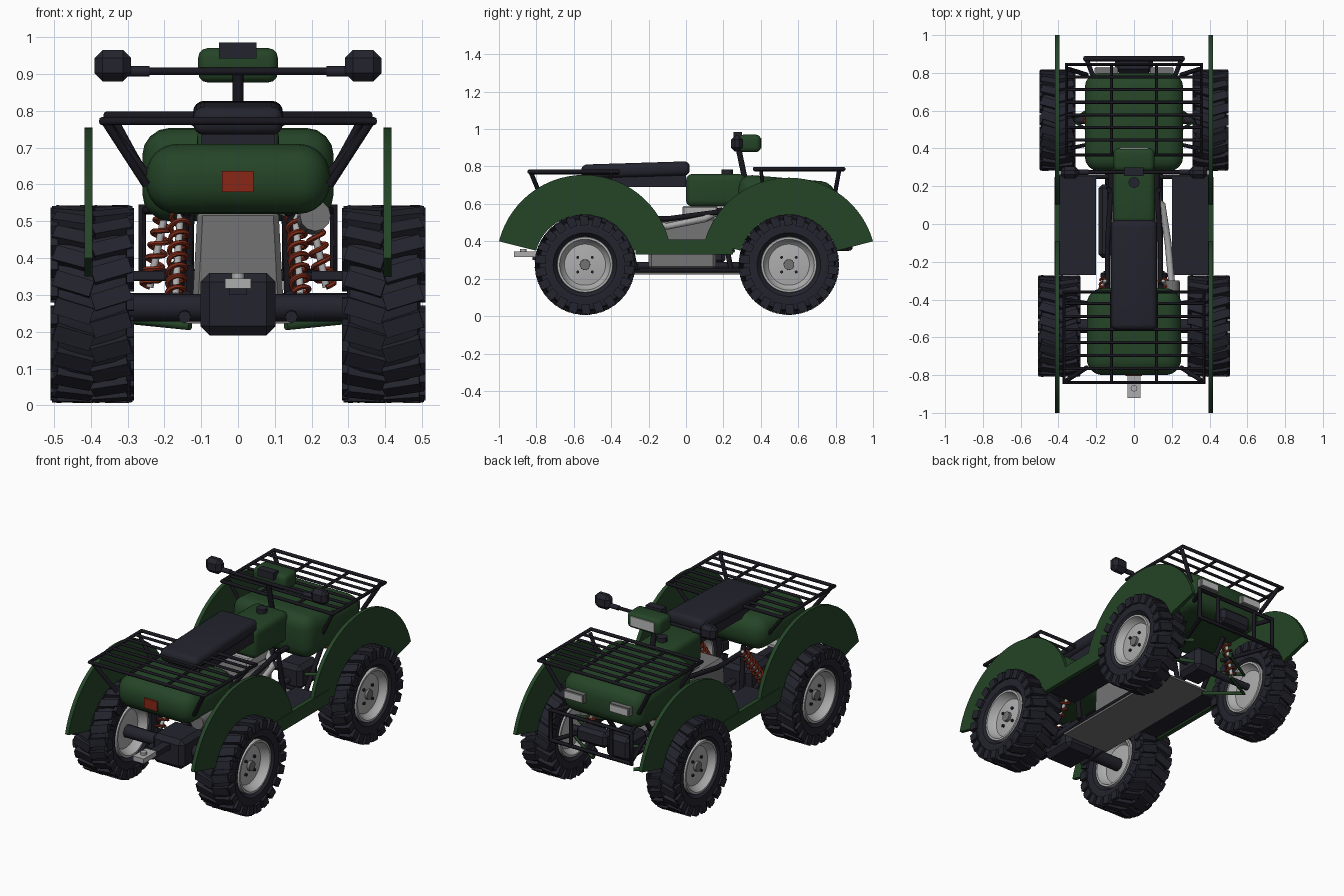
import bpy, bmesh, math
from mathutils import Matrix, Vector

cube = bpy.data.objects.get("Cube")
if cube:
    bpy.data.objects.remove(cube, do_unlink=True)


def material(name, r, g, b):
    m = bpy.data.materials.new(name)
    m.use_nodes = True
    m.diffuse_color = (r, g, b, 1)
    m.node_tree.nodes["Principled BSDF"].inputs["Base Color"].default_value = (r, g, b, 1)
    return m


GREEN = material("dark green paint", 0.018, 0.058, 0.02)
BLACK = material("black plastic", 0.017, 0.017, 0.027)
TUBE = material("black tubing", 0.01, 0.009, 0.014)
SILVER = material("silver metal", 0.42, 0.42, 0.42)
GREY = material("grey metal", 0.17, 0.17, 0.17)
RED = material("red lens", 0.25, 0.02, 0.008)
SPRING = material("red spring", 0.22, 0.025, 0.01)
LENS = material("clear lens", 0.5, 0.5, 0.5)


def finish(name, bm, mat, smooth=True):
    bmesh.ops.recalc_face_normals(bm, faces=bm.faces)
    me = bpy.data.meshes.new(name)
    bm.to_mesh(me)
    bm.free()
    me.materials.append(mat)
    ob = bpy.data.objects.new(name, me)
    bpy.context.collection.objects.link(ob)
    if smooth:
        select(ob)
        bpy.ops.object.shade_smooth_by_angle(angle=math.radians(35))
    return ob


def select(ob):
    bpy.ops.object.select_all(action='DESELECT')
    ob.select_set(True)
    bpy.context.view_layer.objects.active = ob


def box(name, x, y, z, mat, bevel=0, seg=1, shape=None):
    """Box from three (low, high) ranges, optionally reshaped and bevelled."""
    bm = bmesh.new()
    bmesh.ops.create_cube(bm, size=1)
    for v in bm.verts:
        v.co = [a + (b - a) * (c + 0.5) for (a, b), c in zip((x, y, z), v.co)]
        if shape:
            v.co += Vector(shape(v.co))
    if bevel:
        bmesh.ops.bevel(bm, geom=bm.edges[:], offset=bevel, segments=seg, profile=0.5, affect='EDGES')
    return finish(name, bm, mat, bevel > 0 and seg > 1)


def span(s, a, b):
    return tuple(sorted((s * a, s * b)))


def tube(name, pts, r, mat=TUBE, cyclic=False, res=2):
    cu = bpy.data.curves.new(name, 'CURVE')
    cu.dimensions = '3D'
    cu.bevel_depth, cu.bevel_resolution, cu.use_fill_caps = r, res, True
    sp = cu.splines.new('POLY')
    sp.points.add(len(pts) - 1)
    for p, co in zip(sp.points, pts):
        p.co = (*co, 1)
    sp.use_cyclic_u = cyclic
    cu.materials.append(mat)
    ob = bpy.data.objects.new(name, cu)
    bpy.context.collection.objects.link(ob)
    select(ob)
    bpy.ops.object.convert(target='MESH')
    bpy.ops.object.shade_smooth_by_angle(angle=math.radians(50))
    return ob


def lathe(name, profile, centre, mat, steps=40):
    """Revolve (x, radius) points about the x axis."""
    bm = bmesh.new()
    vs = [bm.verts.new((x, 0, r)) for x, r in profile]
    es = [bm.edges.new(p) for p in zip(vs, vs[1:])]
    bmesh.ops.spin(bm, geom=vs + es, cent=(0, 0, 0), axis=(1, 0, 0), angle=math.tau, steps=steps)
    bmesh.ops.remove_doubles(bm, verts=bm.verts, dist=1e-4)
    bmesh.ops.translate(bm, verts=bm.verts, vec=centre)
    return finish(name, bm, mat)


def spring(name, a, b, turns=7, r=0.024):
    a, b = Vector(a), Vector(b)
    q = (b - a).to_track_quat('Z', 'Y')
    n = turns * 12
    tube(name, [a.lerp(b, i / n) + q @ Vector((r * math.cos(i * math.pi / 6), r * math.sin(i * math.pi / 6), 0))
                for i in range(n + 1)], 0.007, SPRING, res=1)
    tube(name + "_damper", [a, b], 0.01, SILVER)


# Wheels: carcass, staggered tread blocks, dished rim, hub and bolts
def wheel(name, s, x, y, half):
    c = Vector((s * x, y, 0.275))
    side = [(half * 0.72, 0.15), (half * 0.98, 0.17), (half, 0.21), (half * 0.92, 0.242), (half * 0.6, 0.25)]
    lathe(name + "_tyre", [(-a, r) for a, r in side] + side[::-1], c, BLACK)
    bm = bmesh.new()
    count = 22
    for i in range(count):
        for t in (-1, 1):
            turn = Matrix.Translation(c) @ Matrix.Rotation((i + t * 0.25) * math.tau / count, 4, 'X')
            for pos, size, tilt in (((t * half * 0.52, 0, 0.253), (half * 1.06, 0.045, 0.028), 0.3),
                                    ((t * half * 1.03, 0.012 * s, 0.235), (half * 0.2, 0.045, 0.05), 0)):
                m = turn @ Matrix.Translation(pos) @ Matrix.Rotation(t * tilt, 4, 'Z') @ Matrix.Diagonal((*size, 1))
                bmesh.ops.create_cube(bm, size=1, matrix=m)
    finish(name + "_tread", bm, BLACK, False)
    dish = [(half * 0.72, 0.15), (half * 0.95, 0.148), (half * 0.95, 0.136), (half * 0.62, 0.122),
            (half * 0.5, 0.11), (half * 0.56, 0.06), (half * 0.6, 0)]
    lathe(name + "_rim", [(-a, r) for a, r in dish[::-1]] + dish, c, SILVER)
    hx = s * half * 0.75
    lathe(name + "_hub", [(0, 0.03), (hx, 0.028), (hx, 0)], c, GREY, 16)
    for k in range(4):
        a = math.pi / 4 + k * math.pi / 2
        d = Vector((0, 0.055 * math.cos(a), 0.055 * math.sin(a)))
        lathe(name + "_bolt", [(0, 0.008), (hx * 0.9, 0.008), (hx * 0.9, 0)], c + d, BLACK, 8)


# Fenders: flat crescent plates
def fender(name, s, cy, cz, rad):
    bm = bmesh.new()
    n, a0, a1 = 28, math.asin((0.4 - cz) / rad), math.asin(0.075 / 0.268)
    pts = []
    for i in range(n + 1):
        a = a0 + (math.pi - 2 * a0) * i / n
        pts.append((cy + rad * math.cos(a), cz + rad * math.sin(a)))
    for i in range(n + 1):
        a = math.pi - a1 - (math.pi - 2 * a1) * i / n
        pts.append((cy + 0.268 * math.cos(a), 0.275 + 0.268 * math.sin(a)))
    rings = [[bm.verts.new((s * x, y, z)) for y, z in pts] for x in (0.395, 0.417)]
    m = len(pts)
    for i in range(m):
        j = (i + 1) % m
        bm.faces.new((rings[0][i], rings[0][j], rings[1][j], rings[1][i]))
    for r in rings:
        for i in range(n):
            bm.faces.new((r[i], r[i + 1], r[m - 2 - i], r[m - 1 - i]))
    finish(name, bm, GREEN)


for s, tag in ((-1, "right"), (1, "left")):
    wheel("tail_wheel_" + tag, s, 0.396, -0.54, 0.1)
    wheel("nose_wheel_" + tag, s, 0.405, 0.55, 0.084)
    fender("tail_fender_" + tag, s, -0.545, 0.286, 0.469)
    fender("nose_fender_" + tag, s, 0.55, 0.272, 0.468)
    # Footboards
    box("footboard_" + tag, span(s, 0.2, 0.396), (-0.27, 0.25), (0.34, 0.365), BLACK)
    box("footboard_side_" + tag, span(s, 0.393, 0.42), (-0.27, 0.25), (0.33, 0.41), GREEN)
    # Frame rails and uprights
    tube("lower_rail_" + tag, [(s * 0.14, -0.5, 0.3), (s * 0.14, -0.4, 0.245), (s * 0.14, 0.42, 0.245), (s * 0.14, 0.6, 0.5)], 0.014)
    tube("upper_rail_" + tag, [(s * 0.14, -0.7, 0.53), (s * 0.14, -0.1, 0.52), (s * 0.12, 0.2, 0.56), (s * 0.12, 0.5, 0.56)], 0.014)
    tube("upright_" + tag, [(s * 0.165, -0.27, 0.25), (s * 0.14, -0.33, 0.56)], 0.014)
    tube("front_upright_" + tag, [(s * 0.14, 0.24, 0.25), (s * 0.13, 0.18, 0.58)], 0.014)
    # Suspension
    spring("tail_spring_" + tag, (s * 0.17, -0.48, 0.3), (s * 0.155, -0.3, 0.54), 8)
    spring("nose_spring_" + tag, (s * 0.24, 0.55, 0.32), (s * 0.19, 0.55, 0.56))
    for z in (0.36, 0.225):
        hub = (s * 0.33, 0.55, z - 0.005 if z > 0.3 else 0.235)
        tube("suspension_arm_" + tag, [(s * 0.13, 0.43, z - 0.01), hub, (s * 0.13, 0.67, z - 0.01)], 0.011, GREEN)
    # Bar grips with hand guards
    box("hand_guard_" + tag, span(s, 0.29, 0.39), (0.24, 0.305), (0.88, 0.965), BLACK, 0.022)
    tube("grip_" + tag, [(s * 0.24, 0.275, 0.907), (s * 0.33, 0.275, 0.907)], 0.014, BLACK)
    # Headlights
    box("headlight_" + tag, span(s, 0.085, 0.21), (0.77, 0.825), (0.6, 0.65), GREY)
    box("headlight_glass_" + tag, span(s, 0.09, 0.205), (0.825, 0.832), (0.605, 0.645), LENS)
    # Rack struts
    tube("tail_rack_strut_" + tag, [(s * 0.36, -0.83, 0.77), (s * 0.25, -0.76, 0.6)], 0.012)
    tube("tail_rack_brace_" + tag, [(s * 0.36, -0.4, 0.77), (s * 0.24, -0.42, 0.62)], 0.01)
    tube("nose_rack_strut_" + tag, [(s * 0.345, 0.82, 0.785), (s * 0.25, 0.79, 0.62)], 0.012)
    tube("nose_rack_brace_" + tag, [(s * 0.34, 0.4, 0.785), (s * 0.25, 0.42, 0.62)], 0.01)
    # Bumper side brackets
    for z in (0.36, 0.53):
        tube("bumper_bracket_" + tag, [(s * 0.25, 0.87, z), (s * 0.14, 0.58, z)], 0.012)


# Luggage racks
def rack(name, z, x, y0, y1, ys):
    tube(name + "_rim", [(-x, y0, z), (x, y0, z), (x, y1, z), (-x, y1, z)], 0.011, cyclic=True)
    for y in ys:
        tube(name + "_bar", [(-x, y, z), (x, y, z)], 0.008)
    for bx in (-0.12, 0.12):
        tube(name + "_runner", [(bx, y0, z - 0.006), (bx, y1, z - 0.006)], 0.008)


rack("tail_rack", 0.772, 0.37, -0.84, -0.36, [-0.42 - 0.069 * i for i in range(6)])
rack("nose_rack", 0.787, 0.358, 0.365, 0.845, [0.445 + 0.0665 * i for i in range(6)])

# Painted bodywork
box("tail_body", (-0.25, 0.25), (-0.8, -0.34), (0.52, 0.71), GREEN, 0.085, 6)
box("nose_body", (-0.26, 0.26), (0.28, 0.8), (0.5, 0.76), GREEN, 0.075, 4,
    lambda c: (0, 0, -0.045 if c.y > 0.5 and c.z > 0.6 else 0))
box("fuel_tank", (-0.112, 0.112), (0, 0.32), (0.585, 0.76), GREEN, 0.035, 4)
lathe_cap = tube("fuel_cap", [(0, 0.22, 0.75), (0, 0.22, 0.785)], 0.03, BLACK)
box("tail_light", (-0.044, 0.042), (-0.806, -0.78), (0.58, 0.637), RED)

# Seat and its base
box("seat", (-0.122, 0.122), (-0.56, 0.02), (0.752, 0.828), BLACK, 0.03, 4,
    lambda c: (0, 0, -0.018 if c.y < -0.2 else 0))
box("seat_base", (-0.1, 0.1), (-0.5, 0.0), (0.69, 0.76), BLACK)

# Steering
tube("steering_column", [(0, 0.33, 0.66), (0, 0.28, 0.9)], 0.015)
tube("handlebar", [(-0.3, 0.275, 0.907), (0.3, 0.275, 0.907)], 0.01)
box("lamp_pod", (-0.108, 0.108), (0.28, 0.4), (0.877, 0.97), GREEN, 0.025, 3)
box("lamp_pod_glass", (-0.075, 0.075), (0.396, 0.404), (0.895, 0.952), LENS)
box("display", (-0.052, 0.05), (0.255, 0.3), (0.942, 0.985), BLACK)

# Engine, drivetrain and underside
box("engine", (-0.125, 0.125), (-0.2, 0.16), (0.25, 0.53), GREY, 0.015, 1,
    lambda c: (-0.12 * c.x if c.z > 0.4 else 0, 0, 0))
box("cylinder_head", (-0.08, 0.08), (-0.02, 0.17), (0.53, 0.59), SILVER, 0.01)
box("side_cover", (-0.188, -0.12), (-0.18, 0.21), (0.28, 0.4), BLACK, 0.02)
box("skid_plate", (-0.15, 0.15), (-0.42, 0.45), (0.222, 0.234), GREY)
box("tail_gearbox", (-0.102, 0.102), (-0.66, -0.44), (0.19, 0.36), BLACK, 0.025)
box("nose_gearbox", (-0.08, 0.08), (0.46, 0.64), (0.22, 0.36), BLACK, 0.025)
tube("tail_axle", [(-0.36, -0.54, 0.265), (0.36, -0.54, 0.265)], 0.037, BLACK)
tube("nose_axle", [(-0.36, 0.55, 0.285), (0.36, 0.55, 0.285)], 0.02, BLACK)
tube("drive_shaft", [(0, -0.5, 0.27), (0, 0.5, 0.27)], 0.018, BLACK)
for s in (-1, 1):
    tube("swing_arm", [(s * 0.145, -0.62, 0.24), (s * 0.145, -0.25, 0.26)], 0.017, BLACK)
box("hitch", (-0.035, 0.035), (-0.92, -0.8), (0.317, 0.345), SILVER)
box("hitch_bar", (-0.025, 0.025), (-0.82, -0.6), (0.3, 0.33), BLACK)
tube("hitch_ball", [(0, -0.87, 0.34), (0, -0.87, 0.36)], 0.018, SILVER)

# Exhaust
tube("muffler", [(0.21, -0.68, 0.515), (0.2, -0.3, 0.505)], 0.042, GREY, res=4)
tube("exhaust_pipe", [(0.2, -0.32, 0.505), (0.18, -0.1, 0.48), (0.15, 0.1, 0.52), (0.06, 0.18, 0.56)], 0.018, SILVER)

# Bumper, winch and footboard cross bar
tube("bumper_loop", [(-0.26, 0.875, 0.36), (0.26, 0.875, 0.36), (0.26, 0.875, 0.535), (-0.26, 0.875, 0.535)], 0.014, cyclic=True)
for x in (-0.13, 0.13):
    tube("bumper_post", [(x, 0.875, 0.36), (x, 0.875, 0.535)], 0.011)
box("winch", (-0.1, 0.1), (0.8, 0.885), (0.4, 0.49), BLACK, 0.02)
tube("footboard_cross_bar", [(-0.4, 0.25, 0.35), (0.4, 0.25, 0.35)], 0.012)
